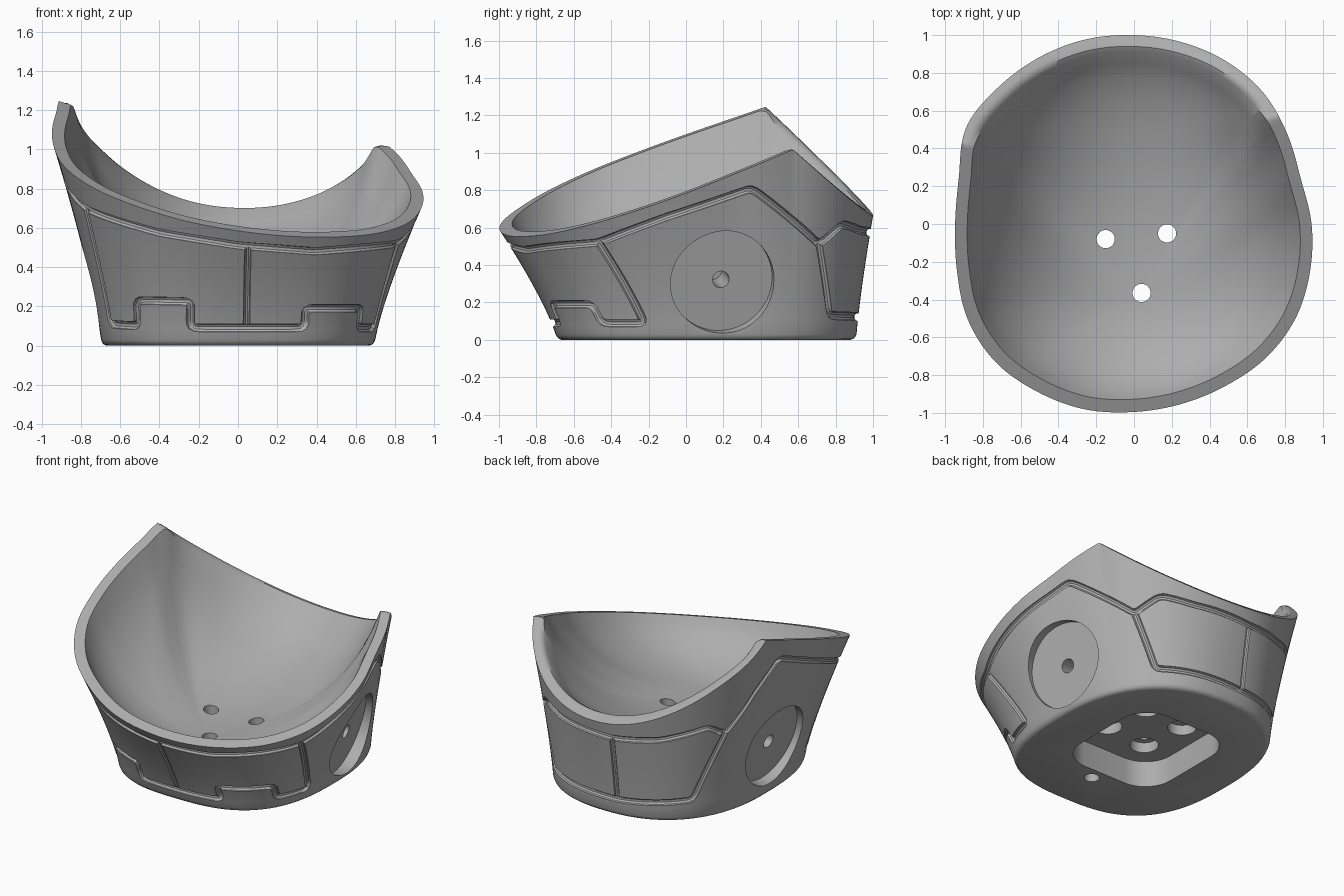
import bpy, bmesh, math
from mathutils import Vector, Matrix

if "Cube" in bpy.data.objects:
    bpy.data.objects.remove(bpy.data.objects["Cube"], do_unlink=True)

SEG = 360
# rim radius every 15 degrees, counter-clockwise from +x
RIM = [.94, .915, .94, .975, .99, .995, 1, 1.01, 1.015, 1.02, 1.025, .96,
       .947, .97, 1.015, 1.035, 1.025, 1.015, .995, .985, .985, .995, .99, .965]

grey = bpy.data.materials.new("grey")
grey.use_nodes = True
grey.diffuse_color = (.42, .42, .42, 1)
grey.node_tree.nodes["Principled BSDF"].inputs["Base Color"].default_value = (.42, .42, .42, 1)


def rim_radius(a):
    """Smooth periodic interpolation of the rim radii."""
    n = len(RIM)
    s = (a / math.tau * n) % n
    i, f = int(s), s - int(s)
    p, q, r, t = (RIM[(i + k) % n] for k in (-1, 0, 1, 2))
    return q + .5 * f * (r - p + f * (2 * p - 5 * q + 4 * r - t + f * (3 * (q - r) + t - p)))


def rim_point(a, scale=1, blend=.001):
    """Rim lies on the lower of two slanted planes, blended where they meet."""
    x, y = (rim_radius(a) * scale * c for c in (math.cos(a), math.sin(a)))
    front, back = .941 - .167 * x + .358 * y, 1.589 - .056 * x - .925 * y
    soft = max(blend - abs(front - back), 0) ** 2 / (4 * blend)
    return Vector((x, y, min(front, back) - soft)), min(max((front - back) / .15, 0), 1)


def rounded_rim(a, front_scale, back_scale, drop, blend=.001):
    """Rim point that rolls inward on the back edge only."""
    w = rim_point(a)[1]
    p = rim_point(a, front_scale + (back_scale - front_scale) * w, blend)[0]
    p.z -= drop * w
    return p


def base_point(a):
    """Rounded square foot, rounder at the back."""
    c, s = math.cos(a), math.sin(a)
    e = 2.35 if s > 0 else 2.8
    r = (abs(c / .695) ** e + abs(s / .80) ** e) ** (-1 / e)
    return Vector((r * c, .11 + r * s, 0))


def wall(a, z):
    """Point on the outer wall at angle a and height z."""
    top = rim_point(a)[0]
    t = max(0, z / top.z)
    p = base_point(a).lerp(top, t ** 1.25)
    p.z = z
    return p


ANGLES = [math.tau * i / SEG for i in range(SEG)]


def snap(x, y, z):
    """Angle of the wall point nearest to a position."""
    return min(ANGLES, key=lambda a: (wall(a, z).xy - Vector((x, y))).length)


def finish(bm, name):
    bmesh.ops.recalc_face_normals(bm, faces=bm.faces)
    mesh = bpy.data.meshes.new(name)
    bm.to_mesh(mesh)
    bm.free()
    ob = bpy.data.objects.new(name, mesh)
    bpy.context.collection.objects.link(ob)
    return ob


def skin(bm, rings, closed=False):
    """Bridge rings of points with quads; cap the ends when open."""
    vs = [[bm.verts.new(p) for p in ring] for ring in rings]
    n = len(vs[0])
    for k in range(len(vs) - (0 if closed else 1)):
        lo, hi = vs[k], vs[(k + 1) % len(vs)]
        for i in range(n):
            j = (i + 1) % n
            bm.faces.new((lo[i], lo[j], hi[j], hi[i]))
    if not closed:
        bm.faces.new(vs[0][::-1])
        bm.faces.new(vs[-1])


# cup body: foot fillet, outer wall, rim, bowl
rings = []
for inset, z in ((.035, 0), (.018, .005), (.006, .015)):
    rings.append([wall(a, z) * (1 - inset) + Vector((0, 0, z * inset)) for a in ANGLES])
for k in range(13):
    t = k / 12
    rings.append([wall(a, .03 + (rim_point(a)[0].z - .03) * t) for a in ANGLES])
for front_scale, back_scale, drop in ((.98, .965, 0), (.955, .94, .018)):
    rings.append([rounded_rim(a, front_scale, back_scale, drop) for a in ANGLES])
bottom = Vector((.03, -.38, .325))
for k in range(20):
    rho = 1 - k / 20
    h = (1 - math.sqrt(1 - .9 * rho * rho)) / (1 - math.sqrt(.1))
    ring = []
    for a in ANGLES:
        d = rounded_rim(a, .932, .918, .05, .001 + 1.5 * (1 - rho)) - bottom
        ring.append(bottom + Vector((d.x * rho, d.y * rho, d.z * h)))
    rings.append(ring)
bm = bmesh.new()
skin(bm, rings)
body = finish(bm, "cup_body")
body.data.materials.append(grey)

cutters = []


def groove(points, name, closed=False, r=.022):
    """Round channel following a path on the outer wall."""
    keys = [(snap(*p), p[2]) for p in points]
    if closed:
        keys.append(keys[0])
    path = []
    for (a, z), (b, w) in zip(keys, keys[1:]):
        d = (b - a + math.pi) % math.tau - math.pi
        steps = max(2, int((wall(a, z) - wall(b, w)).length / .022))
        path += [(a + d * i / steps, z + (w - z) * i / steps) for i in range(steps)]
    if not closed:
        path.append(keys[-1])
    pts = [wall(a, z) for a, z in path]
    n = len(pts)
    for _ in range(2):
        pts = [p if not closed and i in (0, n - 1) else
               (pts[i - 1] + 2 * p + pts[(i + 1) % n]) / 4 for i, p in enumerate(pts)]
    tube = []
    for i, p in enumerate(pts):
        before = pts[i - 1] if closed or i else p
        after = pts[(i + 1) % n] if closed or i < n - 1 else p
        tangent = (after - before).normalized()
        side = tangent.cross(Vector((p.x, p.y, 0))).normalized()
        out = side.cross(tangent)
        tube.append([p + r * (math.cos(q) * side + math.sin(q) * out)
                     for q in (math.tau * k / 10 for k in range(10))])
    bm = bmesh.new()
    skin(bm, tube, closed)
    cutters.append(finish(bm, name))


def drill(start, direction, length, r, name):
    """Cylinder from start along direction."""
    d = Vector(direction).normalized()
    bm = bmesh.new()
    m = Matrix.Translation(Vector(start) + d * length / 2) @ d.to_track_quat('Z', 'Y').to_matrix().to_4x4()
    bmesh.ops.create_cone(bm, cap_ends=True, segments=64, radius1=r, radius2=r, depth=length, matrix=m)
    cutters.append(finish(bm, name))


# panel seams
front_right, front_left = (.8, -.47, .52), (-.74, -.55, .70)
back_right, back_left = (.64, .75, .51), (-.7, .58, .61)
groove([(-.12, .97, .57), (.3, .93, .585), (.5, .85, .62), back_right, (.86, .37, .81), (.87, -.1, .66),
        front_right, (.4, -.88, .48), (0, -.93, .51), (-.4, -.87, .575), front_left,
        (-.9, -.2, .86), (-.9, .25, 1.05), back_left, (-.62, .66, .68), (-.4, .87, .6)],
       "rim_seam", closed=True)
groove([front_right, (.72, -.23, .09), (.64, -.46, .09), (.62, -.5, .19), (.335, -.7, .19), (.345, -.67, .09),
        (-.245, -.69, .09), (-.225, -.72, .225), (-.5, -.6, .23), (-.52, -.58, .10), (-.68, -.38, .11),
        front_left], "front_panel_seam")
groove([back_right, (.5, .8, .13), (-.12, .91, .12), (-.55, .7, .15), back_left], "back_panel_seam")
groove([(.045, -.7, .09), (.045, -.92, .505)], "front_split", r=.017)
groove([(-.12, .91, .12), (-.12, .97, .57)], "back_split", r=.017)

# round recess with a pin hole on each side
for x, y, z, n in ((1, .24, .31, (.95, .2, -.22)), (-1, .1, .35, (-.97, .05, -.22))):
    d = Vector(n).normalized()
    centre = wall(snap(x, y, z), z) - d * .06
    drill(centre, d, .4, .28, "side_recess")
    drill(centre - d * .2, d, .3, .045, "side_pin_hole")

# pocket under the foot
bm = bmesh.new()
outline = []
for cx, cy, start in ((.17, .33, 0), (-.16, .33, 1), (-.16, -.08, 2), (.17, -.08, 3)):
    outline += [(cx + .2 * math.cos(q), cy + .2 * math.sin(q))
                for q in ((start + k / 8) * math.pi / 2 for k in range(9))]
skin(bm, [[Vector((x, y, z)) for x, y in outline] for z in (-.1, .18)])
cutters.append(finish(bm, "foot_pocket"))

# screw holes
for x, y in ((-.15, -.08), (.175, -.05), (-.19, .24), (.13, .27)):
    drill((x, y, .1), (0, 0, 1), .15, .09, "counterbore")
for x, y in ((-.15, -.08), (.175, -.05), (.04, -.365)):
    drill((x, y, -.1), (0, 0, 1), .8, .048, "screw_hole")

# cut everything out of the body
bpy.context.view_layer.objects.active = body
for cutter in cutters:
    cutter.hide_render = True
    mod = body.modifiers.new(cutter.name, 'BOOLEAN')
    mod.operation, mod.solver, mod.object = 'DIFFERENCE', 'MANIFOLD', cutter
    bpy.ops.object.modifier_apply(modifier=mod.name)
    bpy.data.objects.remove(cutter, do_unlink=True)

bpy.ops.object.select_all(action='DESELECT')
body.select_set(True)
bpy.ops.object.shade_smooth_by_angle(angle=math.radians(35))
